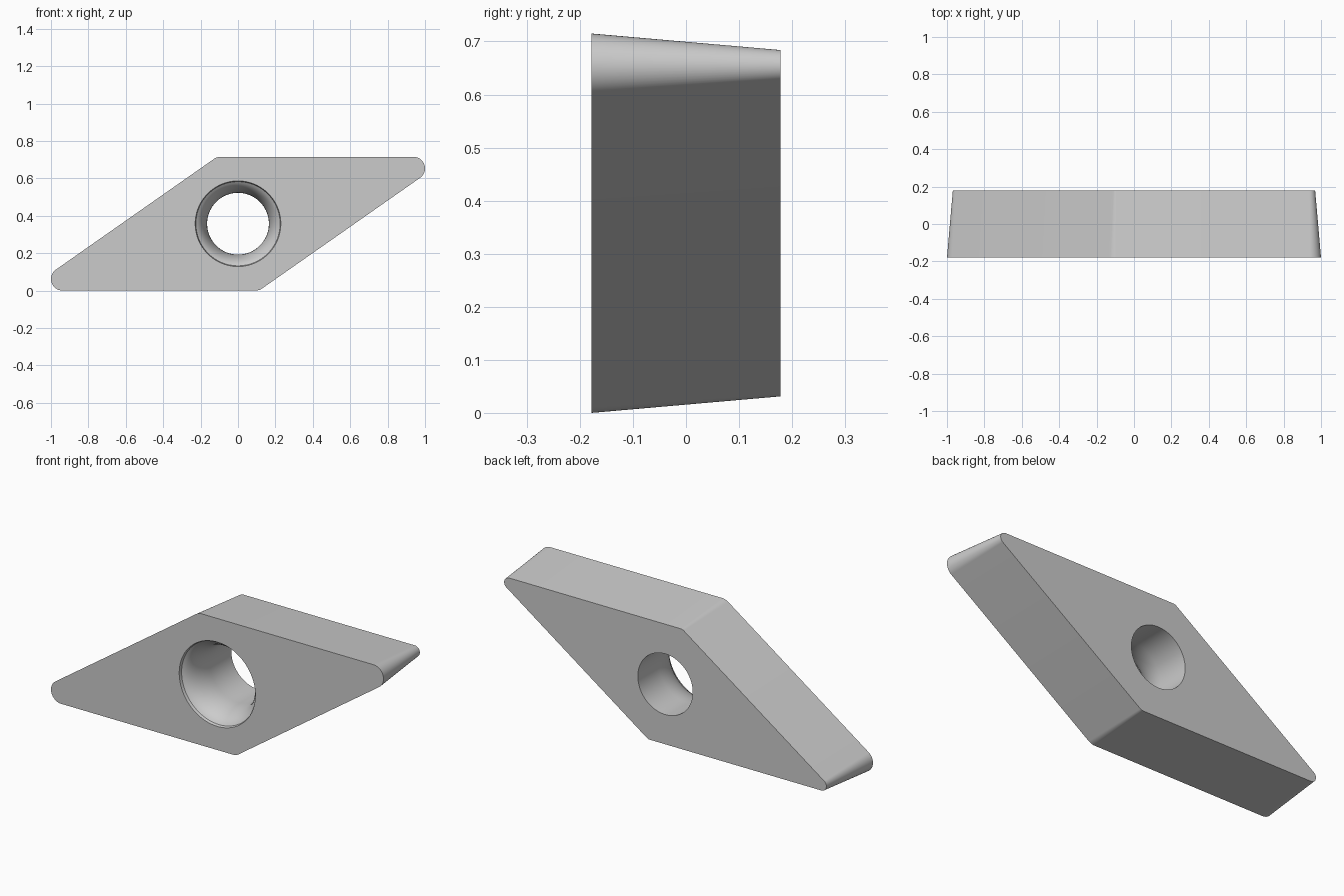
import bpy, bmesh
from math import sin, cos, tan, pi, radians

if "Cube" in bpy.data.objects:
    bpy.data.objects.remove(bpy.data.objects["Cube"])

H, D = 0.715, 0.178          # front face height, half thickness
ACUTE, R = radians(35), 0.0617
DRAFT = 2 * D * tan(radians(5))
CZ = H / 2
HOLE_SEG = 96


def rhombus(inset):
    """Rounded rhombus outline (x, z); the arc centres stay put, the radius shrinks."""
    side = H / sin(ACUTE)
    tip = side * (1 + cos(ACUTE)) / 2
    r = R - inset
    pts = []
    # nose centre, then blunt corner centre; the other half is a point mirror
    nose = (tip - R / tan(ACUTE / 2), CZ - R)
    blunt = (tip - side + R * tan(ACUTE / 2), CZ - R)
    for (cx, cz), a0, sweep, n in ((nose, ACUTE - pi / 2, pi - ACUTE, 20),
                                   (blunt, pi / 2, ACUTE, 8)):
        for i in range(n + 1):
            a = a0 + sweep * i / n
            pts.append((cx + r * cos(a), cz + r * sin(a)))
    pts += [(-x, -z) for x, z in pts]
    return [(x, z + CZ) for x, z in pts]


def circle(r):
    return [(r * cos(2 * pi * i / HOLE_SEG), CZ + r * sin(2 * pi * i / HOLE_SEG))
            for i in range(HOLE_SEG)]


def ring(bm, pts, y):
    vs = [bm.verts.new((x, y, z)) for x, z in pts]
    es = [bm.edges.new((vs[i - 1], vs[i])) for i in range(len(vs))]
    return vs, es


def bridge(bm, a, b):
    for i in range(len(a)):
        bm.faces.new((a[i - 1], a[i], b[i], b[i - 1]))


bm = bmesh.new()
# tapered outer wall
front, front_e = ring(bm, rhombus(0), -D)
back, back_e = ring(bm, rhombus(DRAFT), D)
bridge(bm, front, back)

# screw hole: curved countersink running into a straight bore
profile = [(0.229, -D)]
for i in range(11):
    a = radians(15 + 75 * i / 10)
    profile.append((0.165 + 0.081 * (1 - sin(a)), -D + 0.015 + 0.165 * (cos(radians(15)) - cos(a))))
profile.append((0.165, D))
rings = [ring(bm, circle(r), y) for r, y in profile]
for (a, _), (b, _) in zip(rings, rings[1:]):
    bridge(bm, a, b)

# flat faces around the hole
bmesh.ops.triangle_fill(bm, edges=front_e + rings[0][1], use_beauty=True)
bmesh.ops.triangle_fill(bm, edges=back_e + rings[-1][1], use_beauty=True)
bmesh.ops.recalc_face_normals(bm, faces=bm.faces)

mesh = bpy.data.meshes.new("cutting_insert")
bm.to_mesh(mesh)
bm.free()
insert = bpy.data.objects.new("cutting_insert", mesh)
bpy.context.collection.objects.link(insert)
bpy.context.view_layer.objects.active = insert
insert.select_set(True)
bpy.ops.object.shade_smooth_by_angle(angle=radians(30))
